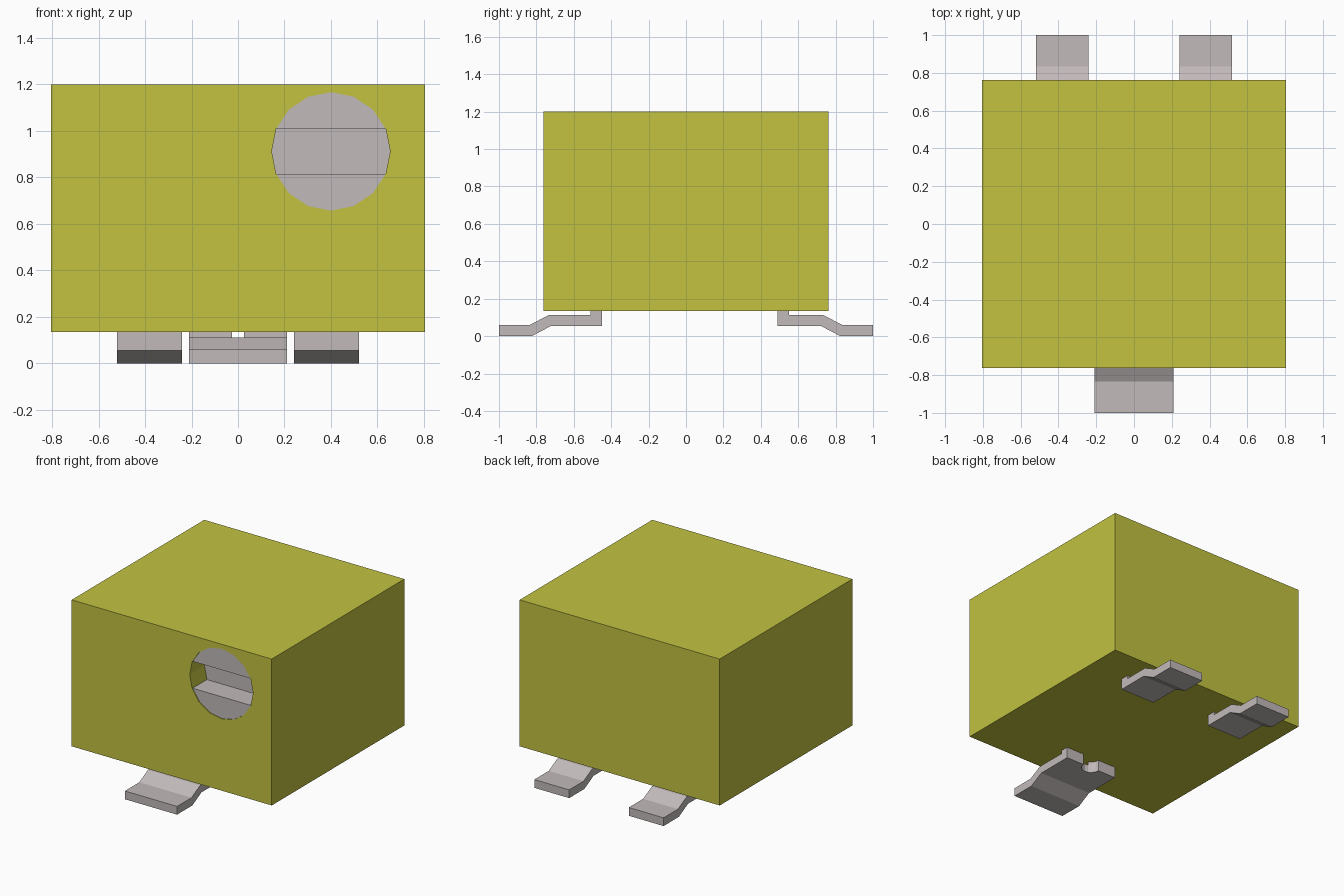
import bpy, bmesh, math
from mathutils import Vector

if "Cube" in bpy.data.objects:
    bpy.data.objects.remove(bpy.data.objects["Cube"], do_unlink=True)


def material(name, rgb):
    m = bpy.data.materials.new(name)
    m.use_nodes = True
    m.diffuse_color = (*rgb, 1)
    m.node_tree.nodes["Principled BSDF"].inputs["Base Color"].default_value = (*rgb, 1)
    return m


yellow = material("yellow_plastic", (0.54, 0.54, 0.053))
metal = material("grey_metal", (0.54, 0.49, 0.49))


def prism(name, points, shift, mat):
    """Close a flat outline of 3D points and extrude it by a vector."""
    bm = bmesh.new()
    face = bm.faces.new([bm.verts.new(p) for p in points])
    ext = bmesh.ops.extrude_face_region(bm, geom=[face], use_keep_orig=True)
    bmesh.ops.translate(bm, vec=Vector(shift),
                        verts=[v for v in ext["geom"] if isinstance(v, bmesh.types.BMVert)])
    bmesh.ops.recalc_face_normals(bm, faces=bm.faces)
    mesh = bpy.data.meshes.new(name)
    bm.to_mesh(mesh)
    bm.free()
    mesh.materials.append(mat)
    obj = bpy.data.objects.new(name, mesh)
    bpy.context.collection.objects.link(obj)
    return obj


def cut(obj, cutter):
    """Subtract the cutter, then discard it."""
    cutter.hide_render = True
    mod = obj.modifiers.new("cut", 'BOOLEAN')
    mod.operation, mod.solver, mod.object = 'DIFFERENCE', 'EXACT', cutter
    bpy.context.view_layer.objects.active = obj
    bpy.ops.object.modifier_apply(modifier=mod.name)
    bpy.data.objects.remove(cutter, do_unlink=True)


# Body dimensions and the screw's 16-sided outline
W, D, Z0, Z1 = 0.805, 0.762, 0.135, 1.2
CX, CZ, R = 0.40, 0.912, 0.255
SLOT, HOLE, RECESS = 0.17, 0.22, 0.006


def ring(y, ks):
    return [(CX + R * math.cos(k * math.pi / 8), y, CZ + R * math.sin(k * math.pi / 8))
            for k in ks]


# Housing with a round hole in its front
body = prism("housing", [(-W, -D, Z0), (W, -D, Z0), (W, D, Z0), (-W, D, Z0)],
             (0, 0, Z1 - Z0), yellow)
cut(body, prism("hole_cutter", ring(-D - 0.1, range(16)), (0, HOLE + 0.1, 0), yellow))

# Slotted adjustment screw: two caps in front of a full disc
for name, ks in (("screw_upper_half", range(1, 8)), ("screw_lower_half", range(9, 16))):
    prism(name, ring(-D + RECESS, ks), (0, SLOT - RECESS, 0), metal)
prism("screw_slot_floor", ring(-D + SLOT, range(16)), (0, HOLE - SLOT, 0), metal)


# Cranked terminals: a side profile extruded across the width
def terminal(name, x0, x1, side, inner):
    profile = [(1.0, 0), (0.825, 0), (0.72, 0.055), (inner, 0.055), (inner, Z0),
               (inner + 0.06, Z0), (inner + 0.06, 0.112), (0.735, 0.112),
               (0.835, 0.06), (1.0, 0.06)]
    return prism(name, [(x0, side * y, z) for y, z in profile], (x1 - x0, 0, 0), metal)


front = terminal("front_terminal", -0.21, 0.21, -1, 0.45)
terminal("back_left_terminal", 0.24, 0.52, 1, 0.49)
terminal("back_right_terminal", -0.52, -0.24, 1, 0.49)

# Half-round notch in the inner end of the front terminal
notch = [(0.065 * math.cos(a * math.pi / 8), -0.45 + 0.065 * math.sin(a * math.pi / 8), 0.02)
         for a in range(16)]
cut(front, prism("notch_cutter", notch, (0, 0, 0.2), metal))
